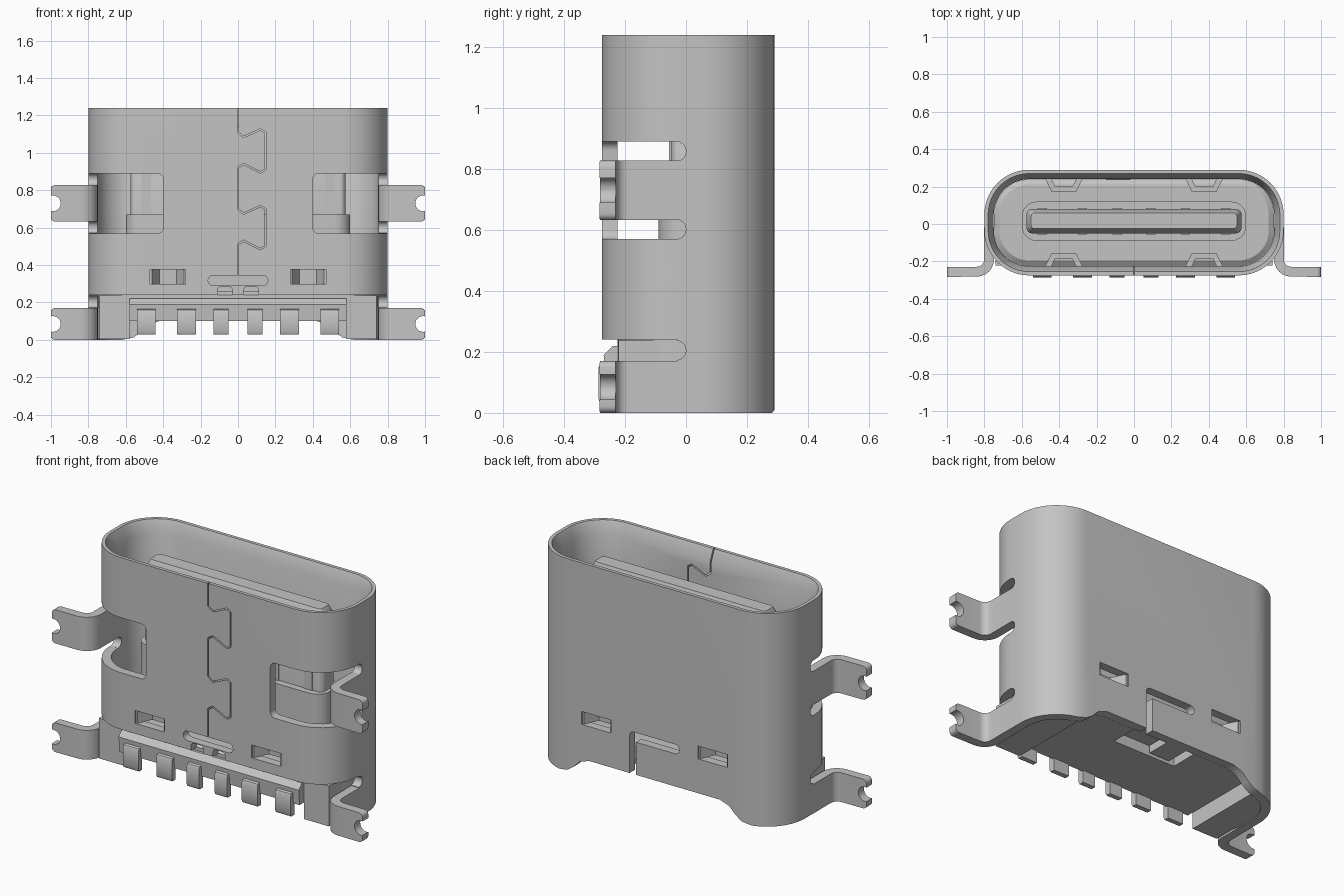
import bpy, bmesh, math
from mathutils import Vector

if "Cube" in bpy.data.objects:
    bpy.data.objects.remove(bpy.data.objects["Cube"])

grey = bpy.data.materials.new("plain_grey")
grey.diffuse_color = (0.55, 0.55, 0.55, 1)
grey.use_nodes = True
grey.node_tree.nodes["Principled BSDF"].inputs["Base Color"].default_value = grey.diffuse_color


def finish(name, bm):
    bmesh.ops.recalc_face_normals(bm, faces=bm.faces)
    me = bpy.data.meshes.new(name)
    bm.to_mesh(me)
    bm.free()
    me.materials.append(grey)
    ob = bpy.data.objects.new(name, me)
    bpy.context.collection.objects.link(ob)
    return ob


def rr(x0, x1, y0, y1, r, n=4):
    """Rounded rectangle outline."""
    pts = []
    for cx, cy, a in ((x1 - r, y1 - r, 0), (x0 + r, y1 - r, 90),
                      (x0 + r, y0 + r, 180), (x1 - r, y0 + r, 270)):
        for i in range(n + 1):
            t = math.radians(a + 90 * i / n)
            pts.append((cx + r * math.cos(t), cy + r * math.sin(t)))
    return pts


def strip(path, t):
    """Outline of a polyline thickened to width t."""
    p = [Vector(q) for q in path]
    left, right = [], []
    for i, q in enumerate(p):
        a = (q - p[i - 1]).normalized() if i else (p[1] - q).normalized()
        b = (p[i + 1] - q).normalized() if i < len(p) - 1 else a
        na, nb = Vector((-a.y, a.x)), Vector((-b.y, b.x))
        m = (na + nb).normalized()
        off = m * (t / 2 / max(m.dot(na), 0.4))
        left.append(tuple(q + off))
        right.append(tuple(q - off))
    return left + right[::-1]


def prism(name, pts, axis, a, b):
    """Extrude a 2D outline along an axis from a to b."""
    put = {'x': lambda u, v, w: (w, u, v),
           'y': lambda u, v, w: (u, w, v),
           'z': lambda u, v, w: (u, v, w)}[axis]
    bm = bmesh.new()
    lo = [bm.verts.new(put(u, v, a)) for u, v in pts]
    hi = [bm.verts.new(put(u, v, b)) for u, v in pts]
    bm.faces.new(lo)
    bm.faces.new(hi)
    for i in range(len(pts)):
        j = (i + 1) % len(pts)
        bm.faces.new((lo[i], lo[j], hi[j], hi[i]))
    return finish(name, bm)


def loft(name, rings, ring_loop=False):
    """Skin outlines given as (points, z); either capped or closed into a tube wall."""
    bm = bmesh.new()
    vs = [[bm.verts.new((x, y, z)) for x, y in pts] for pts, z in rings]
    pairs = list(zip(vs, vs[1:])) + ([(vs[-1], vs[0])] if ring_loop else [])
    for p, q in pairs:
        for i in range(len(p)):
            j = (i + 1) % len(p)
            bm.faces.new((p[i], p[j], q[j], q[i]))
    if not ring_loop:
        bm.faces.new(vs[0])
        bm.faces.new(vs[-1])
    return finish(name, bm)


def cut(ob, cutter):
    m = ob.modifiers.new("cut", 'BOOLEAN')
    m.operation, m.solver, m.object = 'DIFFERENCE', 'EXACT', cutter
    bpy.context.view_layer.objects.active = ob
    bpy.ops.object.modifier_apply(modifier=m.name)
    bpy.data.objects.remove(cutter)


def rect(x0, x1, y0, y1):
    return [(x0, y0), (x1, y0), (x1, y1), (x0, y1)]


def outline(d):
    return rr(-0.8 + d, 0.8 - d, -0.275 + d, 0.29 - d, 0.24 - d, 12)


# Metal shell with flared mouth
shell = loft("shell", [(outline(0), 0), (outline(0), 1.24), (outline(0.02), 1.24),
                       (outline(0.05), 1.17), (outline(0.05), 0)], True)

# Lower front opening, side windows and slot ends
cut(shell, prism("c", rect(-1, 1, -0.1, 0.24), 'y', -0.5, -0.03))
for s in (-1, 1):
    cut(shell, prism("c", rr(*sorted((0.4 * s, 0.95 * s)), 0.57, 0.89, 0.03), 'y', -0.5, -0.03))
    for z in (0.205, 0.602, 0.858):
        cut(shell, prism("c", rr(-0.08, 0.0, z - 0.032, z + 0.032, 0.031), 'x', 0.6 * s, 0.9 * s))

# Arched cut at the bottom of the back
half = [(0.62, -0.05), (0.62, 0.0), (0.56, 0.012), (0.52, 0.04), (0.48, 0.08), (0.42, 0.1)]
cut(shell, prism("c", half + [(-x, z) for x, z in half[::-1]], 'y', 0.1, 0.4))

# Slits and spring slots on both faces
for y0, y1 in ((-0.5, -0.1), (0.1, 0.5)):
    cut(shell, prism("c", rr(-0.16, 0.16, 0.29, 0.345, 0.027), 'y', y0, y1))
    for s in (-1, 1):
        cut(shell, prism("c", rect(s * 0.375 - 0.095, s * 0.375 + 0.095, 0.3, 0.375), 'y', y0, y1))
for s in (-1, 1):
    cut(shell, prism("c", rr(*sorted((0.03 * s, 0.11 * s)), 0.225, 0.285, 0.02), 'y', -0.5, -0.1))
cut(shell, prism("c", rect(0.12, 0.16, 0.05, 0.32), 'y', 0.1, 0.5))

# Dovetail seam on the front
seam = [(0, 1.3)]
for z in (0.91, 0.5):
    seam += [(0, z + 0.2), (0.03, z + 0.175), (0.12, z + 0.215), (0.145, z + 0.2),
             (0.145, z), (0.12, z - 0.015), (0.03, z + 0.03), (0, z + 0.01)]
seam.append((0, 0.32))
cut(shell, prism("c", strip(seam, 0.007), 'y', -0.5, -0.1))

# Bent-in spring strips and the folded back tab
for s in (-1, 1):
    for label, wall, peak in (("front", -0.25, -0.17), ("back", 0.265, 0.185)):
        path = [(s * x, y) for x, y in ((0.25, wall), (0.28, wall), (0.32, peak),
                                        (0.43, peak), (0.47, wall), (0.5, wall))]
        prism(label + "_spring", strip(path, 0.03), 'z', 0.3, 0.375)
prism("back_tab", strip([(0.265, 0.24), (0.265, 0.15), (0.245, 0.125), (0.1, 0.125)], 0.045),
      'x', -0.15, -0.02)

# Mounting legs, bent outward with a notched end
arc = [(0.84 - 0.065 * math.cos(t), -0.19 - 0.065 * math.sin(t))
       for t in [math.pi / 2 * i / 6 for i in range(7)]]
for s in (-1, 1):
    path = [(s * x, y) for x, y in [(0.775, -0.02)] + arc + [(1.0, -0.257)]]
    for label, z0, z1 in (("lower", 0.0, 0.17), ("upper", 0.632, 0.828)):
        leg = prism(label + "_leg", strip(path, 0.052), 'z', z0, z1)
        bm = bmesh.new()
        bm.from_mesh(leg.data)
        tips = [e for e in bm.edges if all(abs(v.co.x) > 0.99 for v in e.verts)
                and abs(e.verts[0].co.z - e.verts[1].co.z) < 0.001]
        bmesh.ops.bevel(bm, geom=tips, offset=0.022, segments=4, profile=0.5, affect='EDGES')
        bm.to_mesh(leg.data)
        bm.free()
        zm = (z0 + z1) / 2
        cut(leg, prism("c", rr(s * 0.99 - 0.042, s * 0.99 + 0.042, zm - 0.042, zm + 0.042,
                               0.0415, 6), 'y', -0.4, -0.2))

# Insulating body filling the bottom of the shell
body = loft("body", [(outline(0.051), 0.004), (outline(0.051), 0.24), (outline(0.08), 0.26)])
cut(body, prism("c", rect(-0.58, 0.58, -0.1, 0.1), 'y', -0.5, 0.5))
cut(body, prism("c", rect(-0.2, 0.2, 0.05, 0.16), 'y', 0.08, 0.5))
for s in (-1, 1):
    prism("body_foot", rect(s * 0.66 - 0.08, s * 0.66 + 0.08, -0.222, -0.05), 'z', 0.004, 0.238)
prism("body_lip", [(-0.19, 0.1), (-0.262, 0.1), (-0.27, 0.19), (-0.24, 0.22), (-0.19, 0.22)],
      'x', -0.58, 0.58)

# Centre tongue on its thicker base
prism("tongue_base", rr(-0.6, 0.6, -0.09, 0.12, 0.08, 6), 'z', 0.25, 0.67)
loft("tongue", [(rr(-0.575, 0.575, -0.05, 0.08, 0.03), 0.6),
                (rr(-0.575, 0.575, -0.05, 0.08, 0.03), 1.09),
                (rr(-0.55, 0.55, -0.025, 0.06, 0.02), 1.14)])

# Tongue contacts and solder pins
for x, w in ((0.49, 0.1), (0.275, 0.1), (0.09, 0.08)):
    for s in (-1, 1):
        cx = s * x
        prism("contact", rect(cx - 0.025, cx + 0.025, -0.055, 0.085), 'z', 0.66, 1.04)
        prism("solder_pin", [(-0.2, 0.165), (-0.268, 0.165), (-0.281, 0.16), (-0.287, 0.148),
                             (-0.287, 0.045), (-0.28, 0.03), (-0.252, 0.03), (-0.252, 0.11),
                             (-0.2, 0.13)], 'x', cx - w / 2, cx + w / 2)

# Smooth rounded walls while keeping crisp edges
for ob in bpy.context.scene.objects:
    ob.select_set(True)
bpy.context.view_layer.objects.active = shell
bpy.ops.object.shade_smooth_by_angle(angle=math.radians(30))
